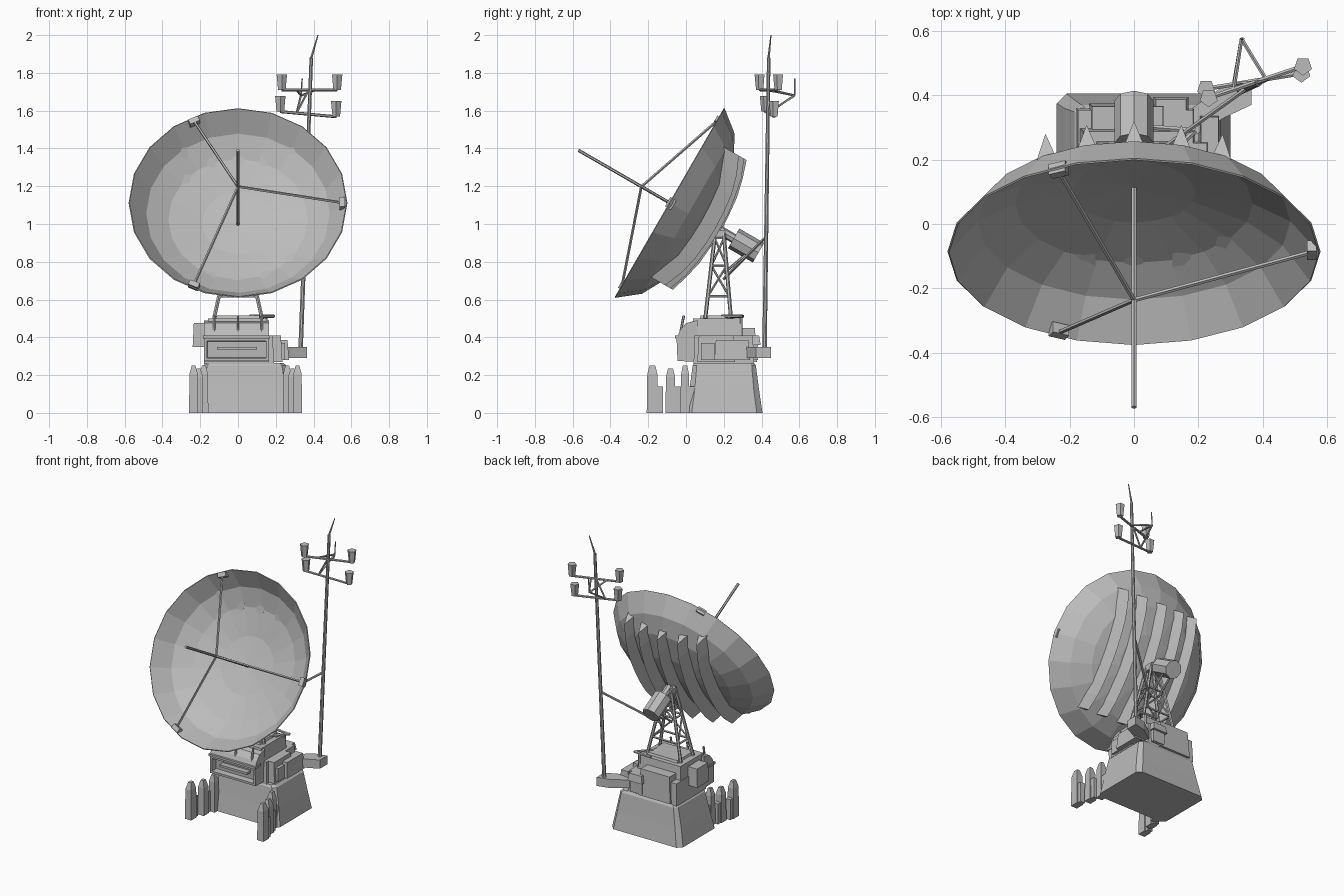
import bpy, bmesh
from math import sin, cos, pi, hypot, radians
from mathutils import Vector, Matrix

if "Cube" in bpy.data.objects:
    bpy.data.objects.remove(bpy.data.objects["Cube"], do_unlink=True)

grey = bpy.data.materials.new("plain grey")
grey.use_nodes = True
grey.diffuse_color = (0.5, 0.5, 0.5, 1)
grey.node_tree.nodes["Principled BSDF"].inputs["Base Color"].default_value = grey.diffuse_color


def make(name, bm):
    bmesh.ops.recalc_face_normals(bm, faces=bm.faces)
    mesh = bpy.data.meshes.new(name)
    bm.to_mesh(mesh)
    bm.free()
    mesh.materials.append(grey)
    ob = bpy.data.objects.new(name, mesh)
    bpy.context.collection.objects.link(ob)
    return ob


def loft(name, loops):
    """Closed solid through matching loops of points."""
    bm = bmesh.new()
    rings = [[bm.verts.new(p) for p in loop] for loop in loops]
    n = len(rings[0])
    for a, b in zip(rings, rings[1:]):
        for i in range(n):
            j = (i + 1) % n
            bm.faces.new((a[i], a[j], b[j], b[i]))
    bm.faces.new(rings[0])
    bm.faces.new(rings[-1])
    return make(name, bm)


def rect(x0, x1, y0, y1, z, c=0):
    """Rectangle at height z, with cut corners when c is set."""
    if not c:
        return [(x0, y0, z), (x1, y0, z), (x1, y1, z), (x0, y1, z)]
    return [(x0 + c, y0, z), (x1 - c, y0, z), (x1, y0 + c, z), (x1, y1 - c, z),
            (x1 - c, y1, z), (x0 + c, y1, z), (x0, y1 - c, z), (x0, y0 + c, z)]


def box(name, x0, x1, y0, y1, z0, z1, taper=0.0):
    t = taper
    return loft(name, [rect(x0, x1, y0, y1, z0),
                       rect(x0 + t, x1 - t, y0 + t, y1 - t, z1)])


def tube(name, a, b, r, r2=None, sides=6):
    a, b = Vector(a), Vector(b)
    bm = bmesh.new()
    turn = (b - a).to_track_quat("Z", "Y").to_matrix().to_4x4()
    bmesh.ops.create_cone(bm, cap_ends=True, segments=sides, radius1=r,
                          radius2=r if r2 is None else r2, depth=(b - a).length,
                          matrix=Matrix.Translation((a + b) / 2) @ turn)
    return make(name, bm)


# Dish frame: x across, s up along the rim plane, d backwards along the axis
CENTRE = Vector((0, -0.087, 1.112))
UP = Vector((0, 0.5, 0.866))
BACK = Vector((0, 0.866, -0.5))
PROFILE = [(0.577, 0), (0.488, 0.112), (0.37, 0.176), (0.19, 0.218), (0, 0.232)]


def at(x, s, d):
    return CENTRE + Vector((x, 0, 0)) + UP * s + BACK * d


def depth(x, s):
    r = hypot(x, s)
    for (r0, d0), (r1, d1) in zip(PROFILE, PROFILE[1:]):
        if r >= r1:
            return d0 + (d1 - d0) * (r0 - r) / (r0 - r1)


# Dish bowl
bm = bmesh.new()
SEG = 20
rings = [[bm.verts.new(at(r * sin(2 * pi * i / SEG), r * cos(2 * pi * i / SEG), d))
          for i in range(SEG)] for r, d in PROFILE[:-1]]
tip = bm.verts.new(at(0, 0, PROFILE[-1][1]))
for i in range(SEG):
    j = (i + 1) % SEG
    for a, b in zip(rings, rings[1:]):
        bm.faces.new((a[i], a[j], b[j], b[i]))
    bm.faces.new((rings[-1][i], rings[-1][j], tip))
dish = make("dish", bm)
shell = dish.modifiers.new("shell", "SOLIDIFY")
shell.thickness = 0.006
shell.offset = 0

# Wedge ribs on the back of the dish
for x in (-0.275, -0.147, 0, 0.147, 0.275):
    loops = []
    for k in range(9):
        s = -0.39 + 0.79 * k / 8
        loops.append([at(x - 0.028, s, depth(x - 0.028, s)),
                      at(x, s, depth(x, s) + 0.08),
                      at(x + 0.028, s, depth(x + 0.028, s))])
    loft("dish_rib", loops)

# Feed rod, its three stays and the rim clamps
hub = at(0, 0, -0.172)
tube("feed_rod", at(0, 0, -0.557), at(0, 0, 0.228), 0.0085)
for angle in (0, 115, 245):
    a = radians(angle)
    out = Vector((cos(a), 0, 0)) + UP * sin(a)
    side = Vector((-sin(a), 0, 0)) + UP * cos(a)
    end = CENTRE + out * 0.552
    tube("feed_stay", hub, end, 0.0075, sides=5)
    loft("rim_clamp", [[end + out * (0.015 * u) + side * (0.028 * v) + BACK * d
                        for u, v in ((-1, -1), (1, -1), (1, 1), (-1, 1))]
                       for d in (-0.012, 0.025)])

# Pedestal with flared foot
loft("pedestal", [rect(-0.24, 0.3, 0, 0.405, 0, 0.03),
                  rect(-0.215, 0.28, 0.018, 0.387, 0.12, 0.028),
                  rect(-0.185, 0.255, 0.035, 0.37, 0.25, 0.022),
                  rect(-0.17, 0.24, 0.045, 0.36, 0.265, 0.02)])

# Pointed stakes splayed on both sides of the front
for sgn in (-1, 1):
    for k, (y, h) in enumerate(((-0.178, 0.25), (-0.082, 0.235), (-0.005, 0.25))):
        x = 0.04 + sgn * (0.275 - 0.027 * k)
        w = 0.03 - 0.003 * k
        loft("stake", [rect(x - 0.024, x + 0.024, y - w, y + w, 0),
                       rect(x - 0.022, x + 0.022, y - w + 0.003, y + w - 0.003, h - 0.045),
                       rect(x - 0.01, x + 0.01, y - w / 2, y + w / 2, h)])
        box("stake_foot", x - 0.017, x + 0.017, y, y + 0.055, 0, 0.14)

# Equipment housing
box("housing_lower", -0.18, 0.19, 0.04, 0.36, 0.26, 0.41, 0.006)
box("housing_upper", -0.17, 0.165, 0.025, 0.3, 0.38, 0.5, 0.012)
box("housing_roof", -0.12, 0.12, 0.07, 0.26, 0.49, 0.515, 0.008)
box("rear_cabinet", -0.14, 0.1, 0.28, 0.375, 0.27, 0.45, 0.01)
box("rear_hood", 0.06, 0.17, 0.33, 0.395, 0.36, 0.41, 0.008)
box("rear_locker", 0.07, 0.16, 0.33, 0.38, 0.28, 0.36)
box("right_cabinet", -0.24, -0.16, 0.09, 0.22, 0.35, 0.475, 0.006)
box("left_cabinet", 0.16, 0.235, 0.06, 0.26, 0.27, 0.41, 0.008)
box("left_step", 0.2, 0.27, 0.15, 0.34, 0.28, 0.385, 0.008)
box("left_locker", 0.16, 0.25, 0.08, 0.15, 0.28, 0.37)

# Front console with recessed opening
side = [(0.06, 0.27), (-0.045, 0.275), (-0.05, 0.395), (-0.03, 0.44),
        (0.0, 0.475), (0.06, 0.49)]
console = loft("front_console", [[(x, y, z) for y, z in side] for x in (-0.18, 0.165)])
bm = bmesh.new()
bm.from_mesh(console.data)
front = [f for f in bm.faces if f.normal.y < -0.98]
bmesh.ops.inset_region(bm, faces=front, thickness=0.022, depth=0)
bmesh.ops.inset_region(bm, faces=front, thickness=0.003, depth=-0.04)
bm.to_mesh(console.data)
bm.free()
box("console_shelf", -0.11, 0.1, -0.045, 0.0, 0.335, 0.35)
box("console_brow", -0.185, 0.17, -0.058, 0.01, 0.395, 0.41)
for x in (-0.125, 0, 0.125):
    tube("console_post", (x, -0.03, 0.42), (x, -0.012, 0.515), 0.007)

# Roof rail
tube("roof_rail", (0.09, 0.19, 0.512), (0.19, 0.29, 0.512), 0.009)
tube("roof_rail", (0.19, 0.29, 0.512), (0.06, 0.3, 0.512), 0.009)
tube("rail_post", (0.13, 0.23, 0.48), (0.13, 0.23, 0.512), 0.008)
tube("rail_post", (0.15, 0.292, 0.4), (0.15, 0.292, 0.512), 0.008)


# Lattice tower
def leg(i, t):
    sx, sy = ((-1, -1), (1, -1), (1, 1), (-1, 1))[i % 4]
    return Vector((sx * (0.127 - 0.1 * t), 0.17 + 0.007 * t + sy * (0.068 - 0.045 * t),
                   0.5 + 0.45 * t))


levels = (0.0, 0.26, 0.62, 0.95)
for i in range(4):
    tube("tower_leg", leg(i, 0), leg(i, 1), 0.0105)
    for lo, hi in zip(levels, levels[1:]):
        tube("tower_bar", leg(i, hi), leg(i + 1, hi), 0.007, sides=5)
    tube("tower_brace", leg(i, levels[1]), leg(i + 1, levels[2]), 0.006, sides=5)
    tube("tower_brace", leg(i + 1, levels[2]), leg(i, levels[3]), 0.006, sides=5)

# Dish drive
box("tower_head", -0.035, 0.035, 0.15, 0.21, 0.925, 0.965)
mid = Vector((0, 0.318, 0.886))
tube("drive_motor", mid - BACK * 0.076, mid + BACK * 0.076, 0.06, sides=8)
tube("motor_shaft", mid - BACK * 0.16, mid, 0.025, sides=8)
for x in (-0.03, 0.03):
    tube("motor_strut", (x, 0.2, 0.74), (x, 0.33, 0.85), 0.007)

# Mast with bracket, brace and whip aerial
loft("mast_bracket", [[(x, y0, 0.29), (x, y1, 0.29), (x, y1, z), (x, y0, z)]
                      for x, y0, y1, z in ((0.18, 0.27, 0.36, 0.345),
                                           (0.28, 0.33, 0.43, 0.35),
                                           (0.365, 0.37, 0.45, 0.35))])
foot, head = Vector((0.33, 0.415, 0.3)), Vector((0.388, 0.438, 1.88))
tube("mast", foot, head, 0.013, 0.01, 8)
tube("whip_aerial", head, (0.423, 0.45, 2.0), 0.007, 0.003, 5)
tube("mast_brace", foot.lerp(head, 0.4), (0.04, 0.2, 0.71), 0.008)

# Lamp bars, each with a lamp at both ends
bars = (((0.232, 0.392, 1.71), (0.525, 0.49, 1.71)),
        ((0.224, 0.42, 1.595), (0.52, 0.468, 1.568)))
for bar in bars:
    tube("lamp_bar", *bar, 0.008)
    for p in bar:
        p = Vector(p)
        tube("lamp", p, p + Vector((0, 0, 0.082)), 0.021, 0.029, 5)

# Side frame between the bars
peak = Vector((0.334, 0.575, 1.68))
for p in ((0.31, 0.42, 1.71), (0.41, 0.45, 1.71), (0.31, 0.434, 1.587)):
    tube("frame_stay", p, peak, 0.006, sides=5)
tube("frame_upright", (0.31, 0.434, 1.587), (0.375, 0.44, 1.71), 0.006, sides=5)
tube("frame_aerial", peak, peak + Vector((0.006, 0, 0.09)), 0.004, sides=5)
